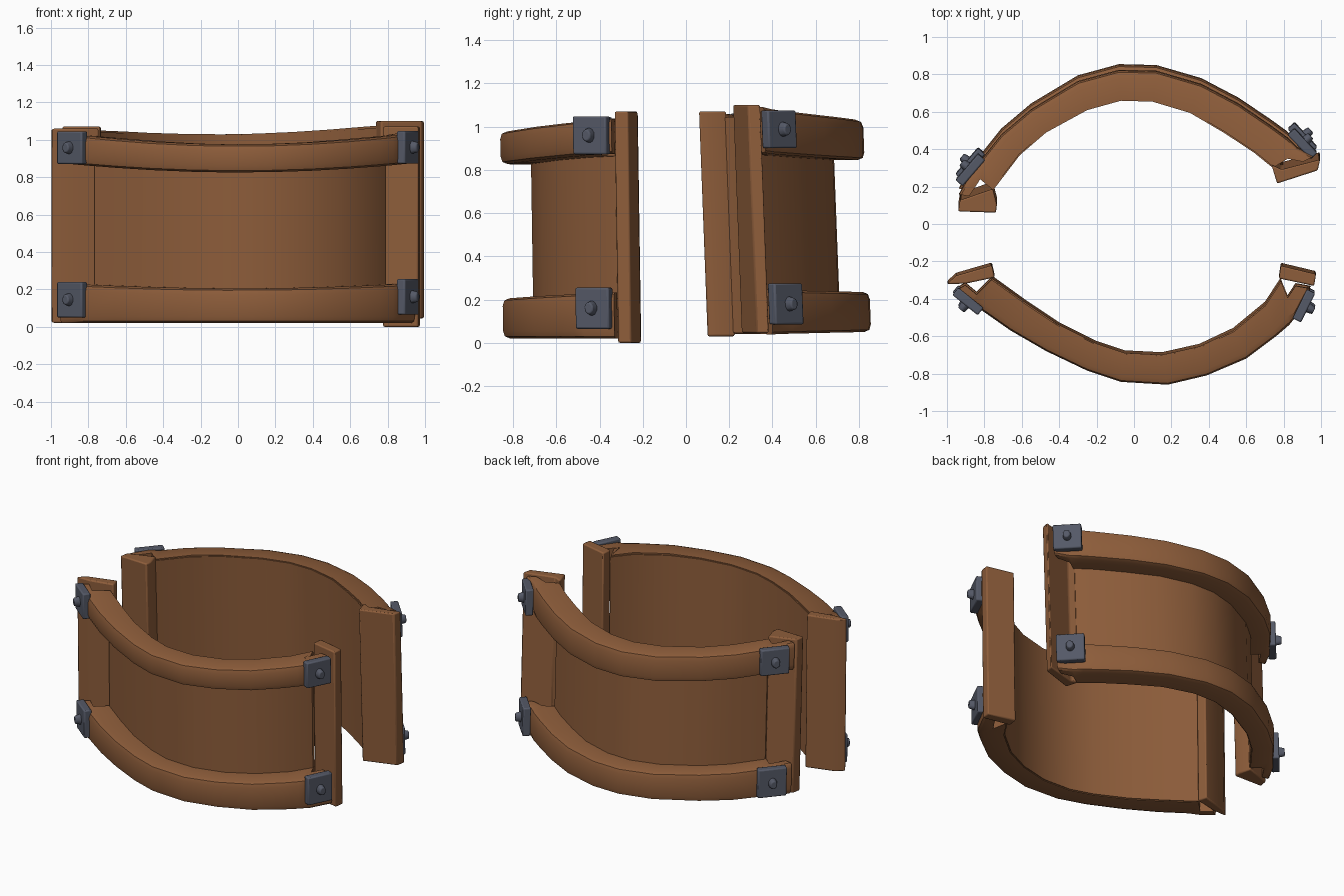
import bpy, bmesh, math
from mathutils import Vector, Matrix

cube = bpy.data.objects.get("Cube")
if cube:
    bpy.data.objects.remove(cube, do_unlink=True)


def make_material(name, colour):
    mat = bpy.data.materials.new(name)
    mat.use_nodes = True
    mat.diffuse_color = (*colour, 1)
    mat.node_tree.nodes["Principled BSDF"].inputs["Base Color"].default_value = (*colour, 1)
    return mat


leather = make_material("brown leather", (0.27, 0.11, 0.043))
iron = make_material("blue grey iron", (0.09, 0.10, 0.135))


def finish(bm, name, mat, lean, bevel=0.0):
    """Lean the part in y, turn it into an object and shade it."""
    for v in bm.verts:
        v.co.y += lean * (1 - v.co.z)
    bmesh.ops.recalc_face_normals(bm, faces=bm.faces)
    mesh = bpy.data.meshes.new(name)
    bm.to_mesh(mesh)
    bm.free()
    mesh.materials.append(mat)
    obj = bpy.data.objects.new(name, mesh)
    bpy.context.collection.objects.link(obj)
    if bevel:
        mod = obj.modifiers.new("soft edges", "BEVEL")
        mod.width = bevel
        mod.segments = 2
    bpy.ops.object.select_all(action="DESELECT")
    obj.select_set(True)
    bpy.context.view_layer.objects.active = obj
    bpy.ops.object.shade_smooth_by_angle(angle=math.radians(35))
    return obj


def loft(rings):
    """Closed cross sections joined into a capped solid."""
    bm = bmesh.new()
    loops = [[bm.verts.new(p) for p in ring] for ring in rings]
    for a, b in zip(loops, loops[1:]):
        for i in range(len(a)):
            j = (i + 1) % len(a)
            bm.faces.new((a[i], a[j], b[j], b[i]))
    bm.faces.new(loops[0])
    bm.faces.new(loops[-1])
    return bm


def at(point, z):
    return Vector((point.x, point.y, z))


def rim(name, stations, low, high, lean):
    """Curved band with its two outer edges rounded off."""
    rings = []
    for inner, outer in stations:
        start = inner.lerp(outer, 0.04)
        soft, near = inner.lerp(outer, 0.8), inner.lerp(outer, 0.95)
        z0, z1 = low(outer.x), high(outer.x)
        rings.append([at(start, z0), at(soft, z0), at(near, z0 + 0.01),
                      at(outer, z0 + 0.035), at(outer, z1 - 0.035),
                      at(near, z1 - 0.01), at(soft, z1), at(start, z1)])
    finish(loft(rings), name, leather, lean)


def panel(name, stations, low, high, lean):
    """Thin curved wall flush with the inside of the bands."""
    rings = []
    for inner, outer in stations:
        back = inner.lerp(outer, 0.12)
        z0, z1 = low(inner.x) + 0.005, high(inner.x) - 0.004
        rings.append([at(inner, z0), at(back, z0), at(back, z1), at(inner, z1)])
    finish(loft(rings), name, leather, lean)


def post(name, outline, z0, z1, lean):
    rings = [[Vector((x, y, z)) for x, y in outline] for z in (z0, z1)]
    finish(loft(rings), name, leather, lean, 0.008)


def bracket(name, tip, root, z0, z1, lean):
    """Metal plate on the band's outer face, with a domed bolt."""
    tip, root = Vector((*tip, 0)), Vector((*root, 0))
    along = (root - tip).normalized()
    up = Vector((0, 0, 1))
    out = along.cross(up)
    middle = at((tip + root) / 2, (z0 + z1) / 2)
    if out.dot(at(middle, 0)) < 0:
        out = -out
    frame = Matrix((along, up, out)).transposed().to_4x4()
    length = (root - tip).length

    bm = bmesh.new()
    bmesh.ops.create_cube(bm, size=1)
    bmesh.ops.scale(bm, verts=bm.verts, vec=(length, z1 - z0, 0.05))
    bm.transform(Matrix.Translation(middle) @ frame)
    finish(bm, name + "_bracket", iron, lean, 0.008)

    bm = bmesh.new()
    bmesh.ops.create_cone(bm, cap_ends=True, segments=10,
                          radius1=0.032, radius2=0.024, depth=0.04)
    bmesh.ops.scale(bm, verts=bm.verts, vec=(0.9, 1.15, 1))
    bm.transform(Matrix.Translation(middle + out * 0.04) @ frame)
    finish(bm, name + "_bolt", iron, lean, 0.006)


def rise(base, curve, tilt=0.0):
    """Height that climbs toward both ends of the arc."""
    return lambda x: base + curve * (x / 0.9) ** 2 + tilt * x


def half(name, table, lean, heights):
    stations = [(Vector((a, b, 0)), Vector((c, d, 0))) for a, b, c, d in table]
    low0, low1, top0, top1 = heights
    rim(name + "_lower_band", stations, low0, low1, lean)
    rim(name + "_upper_band", stations, top0, top1, lean)
    panel(name + "_wall", stations[2:-2], low0, top1, lean)


# Stations along each arc: inner x, y then outer x, y
front_arc = [
    (-.9, -.325, -.95, -.355), (-.84, -.375, -.87, -.42),
    (-.76, -.29, -.81, -.465), (-.58, -.42, -.66, -.57),
    (-.4, -.54, -.47, -.68), (-.2, -.64, -.25, -.785),
    (-.05, -.69, -.07, -.845), (.15, -.7, .18, -.86),
    (.35, -.655, .39, -.81), (.53, -.57, .6, -.72),
    (.7, -.43, .76, -.6), (.785, -.3, .83, -.54),
    (.8, -.42, .87, -.49), (.86, -.33, .945, -.345)]
back_arc = [
    (-.88, .15, -.935, .16), (-.82, .24, -.875, .27),
    (-.755, .18, -.81, .35), (-.61, .37, -.71, .475),
    (-.47, .49, -.55, .61), (-.25, .61, -.3, .76),
    (-.07, .66, -.08, .82), (.1, .655, .12, .815),
    (.3, .595, .36, .745), (.48, .49, .56, .64),
    (.64, .385, .73, .525), (.745, .3, .82, .46),
    (.82, .35, .87, .41), (.9, .335, .96, .365)]
front_lean, back_lean = 0.015, 0.038

half("front", front_arc, front_lean,
     (rise(0.02, 0), rise(0.205, 0.025), rise(0.825, 0.045), rise(0.975, 0.055)))
half("back", back_arc, back_lean,
     (rise(0.05, -0.01), rise(0.235, 0.01), rise(0.845, 0.03), rise(1.03, 0.04, 0.015)))

# Upright end posts
post("front_right_post", [(-1, -.32), (-.95, -.275), (-.76, -.22), (-.745, -.285), (-.9, -.318)],
     0.02, 1.06, front_lean)
post("front_left_post", [(.785, -.222), (.973, -.267), (.963, -.33), (.775, -.29)],
     0, 1.07, front_lean)
post("back_right_post", [(-.94, .07), (-.738, .063), (-.733, .107), (-.755, .19), (-.93, .13)],
     0.03, 1.07, back_lean)
post("back_left_post", [(.765, .22), (.982, .29), (.995, .348), (.79, .295), (.735, .32)],
     0.045, 1.1, back_lean)

# Metal brackets: tip, root, lower plate bottom, upper plate bottom
corners = [
    ("front_right", (-.955, -.36), (-.82, -.468), 0.05, 0.87, front_lean),
    ("front_left", (.947, -.36), (.87, -.515), 0.065, 0.872, front_lean),
    ("back_right", (-.935, .22), (-.815, .36), 0.06, 0.885, back_lean),
    ("back_left", (.962, .365), (.84, .495), 0.085, 0.9, back_lean)]
for name, tip, root, low, high, lean in corners:
    bracket(name + "_lower", tip, root, low, low + 0.19, lean)
    bracket(name + "_upper", tip, root, high, high + 0.175, lean)
